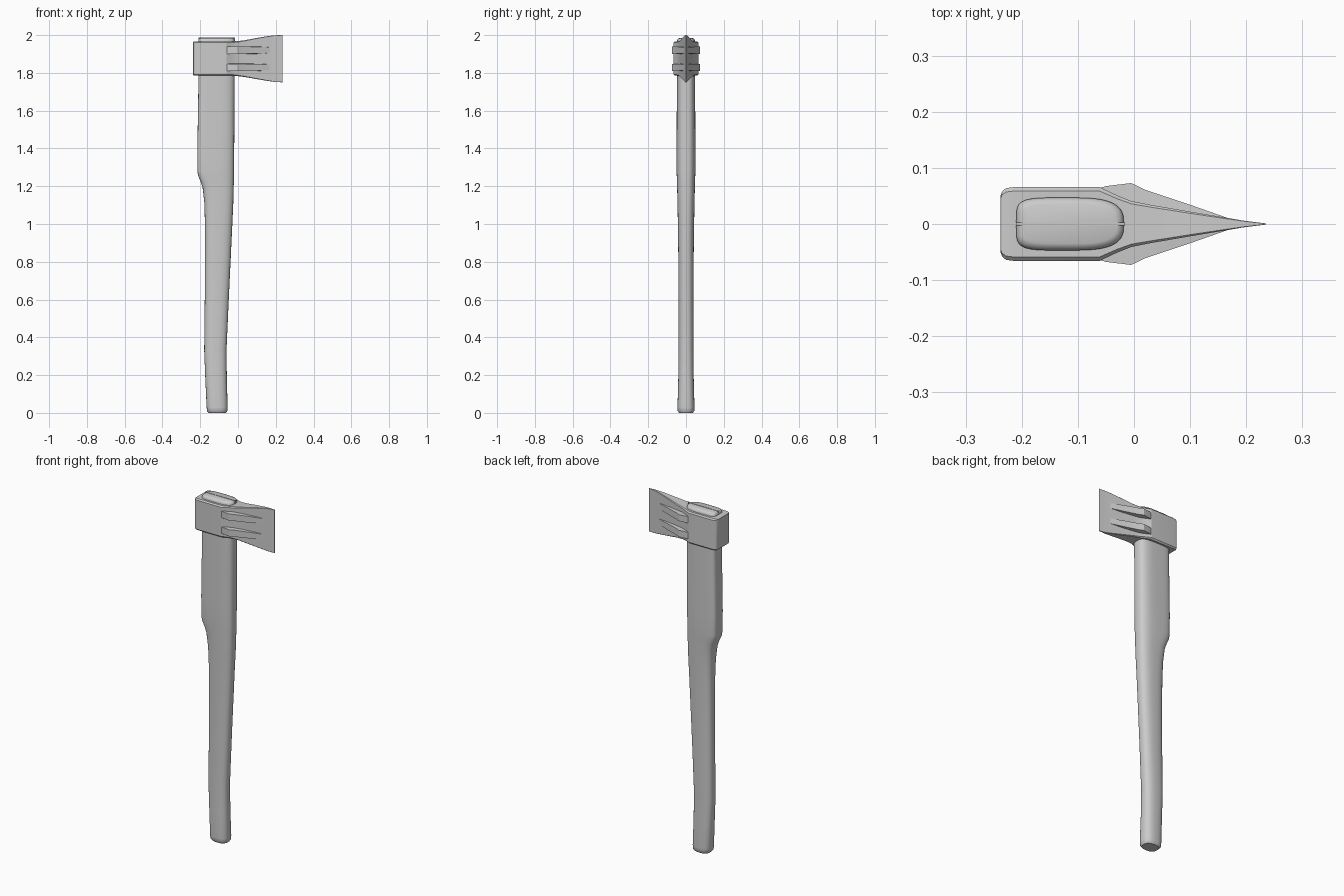
import bpy, bmesh, math


def loft(name, rings, angle=30):
    """Skin a list of equal-length point rings and cap both ends."""
    bm = bmesh.new()
    rows = [[bm.verts.new(p) for p in ring] for ring in rings]
    n = len(rows[0])
    for a, b in zip(rows, rows[1:]):
        for i in range(n):
            j = (i + 1) % n
            bm.faces.new((a[i], a[j], b[j], b[i]))
    bm.faces.new(rows[0][::-1])
    bm.faces.new(rows[-1])
    bmesh.ops.recalc_face_normals(bm, faces=bm.faces)
    mesh = bpy.data.meshes.new(name)
    bm.to_mesh(mesh)
    bm.free()
    ob = bpy.data.objects.new(name, mesh)
    bpy.context.collection.objects.link(ob)
    bpy.ops.object.select_all(action='DESELECT')
    ob.select_set(True)
    bpy.context.view_layer.objects.active = ob
    bpy.ops.object.shade_smooth_by_angle(angle=math.radians(angle))
    return ob


def handle_ring(z, x0, x1, half_y, n_back, n_front, count=40):
    """Superellipse section, squarer at the back than at the front."""
    cx, a, ring = (x0 + x1) / 2, (x1 - x0) / 2, []
    for i in range(count):
        t = 2 * math.pi * i / count
        c, s = math.cos(t), math.sin(t)
        n = n_front if c > 0 else n_back
        ring.append((cx + a * math.copysign(abs(c) ** (2 / n), c),
                     half_y * math.copysign(abs(s) ** (2 / n), s), z))
    return ring


# Handle: z, back x, front x, half thickness, back and front squareness
handle = [
    (0.000, -0.155, -0.063, 0.036, 2.6, 2.5),
    (0.010, -0.164, -0.056, 0.044, 2.6, 2.5),
    (0.030, -0.166, -0.055, 0.045, 2.6, 2.5),
    (0.180, -0.173, -0.059, 0.041, 2.6, 2.5),
    (0.330, -0.179, -0.061, 0.040, 2.6, 2.5),
    (0.600, -0.176, -0.049, 0.040, 2.6, 2.5),
    (0.850, -0.175, -0.037, 0.041, 2.7, 2.5),
    (1.000, -0.175, -0.030, 0.043, 2.8, 2.5),
    (1.110, -0.178, -0.025, 0.045, 3.0, 2.6),
    (1.190, -0.187, -0.023, 0.047, 3.3, 2.7),
    (1.225, -0.198, -0.022, 0.048, 3.6, 2.7),
    (1.255, -0.211, -0.021, 0.049, 4.0, 2.8),
    (1.280, -0.215, -0.021, 0.050, 4.2, 2.8),
    (1.400, -0.215, -0.020, 0.050, 4.6, 2.9),
    (1.780, -0.209, -0.018, 0.048, 5.0, 3.0),
    (1.972, -0.210, -0.018, 0.047, 5.0, 3.0),
    (1.981, -0.206, -0.022, 0.043, 5.0, 3.0),
    (1.985, -0.198, -0.030, 0.035, 5.0, 3.0),
]
loft("handle", [handle_ring(*s) for s in handle], 40)


# Axe head: x, half thickness, bottom z, top z, edge chamfer
def head_ring(x, y, lo, hi, c):
    return [(x, -y + c, lo), (x, y - c, lo), (x, y, lo + c), (x, y, hi - c),
            (x, y - c, hi), (x, -y + c, hi), (x, -y, hi - c), (x, -y, lo + c)]


head = [
    (-0.238, 0.050, 1.790, 1.962, 0.005),
    (-0.235, 0.058, 1.787, 1.965, 0.006),
    (-0.228, 0.064, 1.785, 1.967, 0.007),
    (-0.212, 0.066, 1.785, 1.967, 0.007),
    (-0.062, 0.066, 1.785, 1.967, 0.007),
    (-0.030, 0.051, 1.785, 1.967, 0.006),
    (-0.005, 0.041, 1.783, 1.968, 0.005),
    (0.030, 0.034, 1.779, 1.972, 0.004),
    (0.100, 0.022, 1.767, 1.985, 0.003),
    (0.160, 0.012, 1.757, 1.995, 0.002),
    (0.195, 0.006, 1.752, 1.999, 0.001),
    (0.235, 0.001, 1.750, 2.000, 0.0003),
]
loft("axe_head", [head_ring(*s) for s in head], 25)

# Splitting ribs: x, outer y, half height; two on each cheek
rib = [(-0.062, 0.064, 0.019), (-0.050, 0.0675, 0.019), (-0.005, 0.073, 0.019),
       (0.020, 0.061, 0.019), (0.095, 0.036, 0.018), (0.172, 0.009, 0.015)]
for side, label in ((-1, "front"), (1, "back")):
    for zc, level in ((1.920, "upper"), (1.829, "lower")):
        rings = []
        for x, y, h in rib:
            rings.append([(x, 0, zc - h - 0.003), (x, side * y, zc - h),
                          (x, side * y, zc + h), (x, 0, zc + h + 0.003)])
        loft(f"rib_{level}_{label}", rings, 20)

# Thin wedge driven into the top of the handle
loft("wedge", [[(x, -0.003, z), (x, 0.003, z), (x, 0.003, 1.987), (x, -0.003, 1.987)]
               for x, z in ((-0.210, 1.95), (-0.016, 1.95))])
